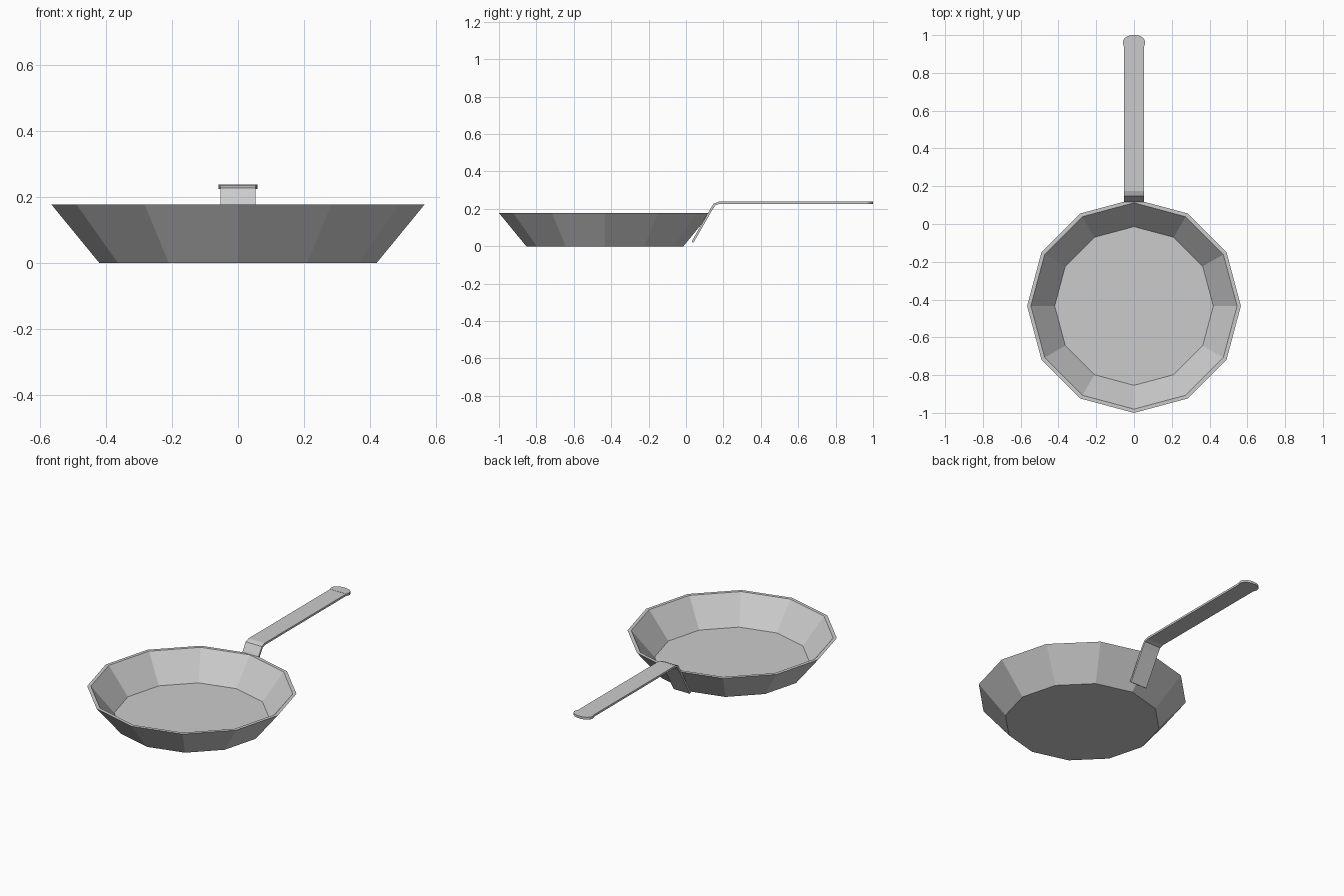
import bpy, bmesh, math

if "Cube" in bpy.data.objects:
    bpy.data.objects.remove(bpy.data.objects["Cube"])

steel = bpy.data.materials.new("grey_steel")
steel.diffuse_color = (0.6, 0.6, 0.6, 1)
steel.use_nodes = True
steel.node_tree.nodes["Principled BSDF"].inputs["Base Color"].default_value = steel.diffuse_color


def make_object(name, bm):
    bmesh.ops.recalc_face_normals(bm, faces=bm.faces[:])
    mesh = bpy.data.meshes.new(name)
    bm.to_mesh(mesh)
    bm.free()
    mesh.materials.append(steel)
    obj = bpy.data.objects.new(name, mesh)
    bpy.context.collection.objects.link(obj)
    return obj


# Pan bowl: twelve-sided rings from outer base, over the rim, to inner floor
SIDES, CENTRE_Y = 12, -0.434
bm = bmesh.new()
rings = []
for radius, z in [(0.42, 0), (0.566, 0.178), (0.546, 0.178), (0.42, 0.025)]:
    angles = [2 * math.pi * i / SIDES for i in range(SIDES)]
    rings.append([bm.verts.new((radius * math.cos(a), CENTRE_Y + radius * math.sin(a), z))
                  for a in angles])
for low, high in zip(rings, rings[1:]):
    for i in range(SIDES):
        j = (i + 1) % SIDES
        bm.faces.new((low[i], low[j], high[j], high[i]))
bm.faces.new(rings[0])
bm.faces.new(rings[-1])
make_object("pan_bowl", bm)

# Handle: bent flat strip, side profile (y, z) swept across its width
HALF = 0.053
upper = [(0.03, 0.025), (0.127, 0.195), (0.148, 0.228), (0.175, 0.238), (0.95, 0.238)]
lower = [(0.95, 0.226), (0.178, 0.226), (0.157, 0.219), (0.138, 0.19), (0.04, 0.019)]
profile = upper + lower
bm = bmesh.new()
left, right = [[bm.verts.new((x, y, z)) for y, z in profile] for x in (-HALF, HALF)]
n = len(profile)
for i in range(n):
    j = (i + 1) % n
    bm.faces.new((left[i], left[j], right[j], right[i]))
for side in (left, right):
    for i in range(n // 2 - 1):
        bm.faces.new((side[i], side[i + 1], side[n - 2 - i], side[n - 1 - i]))
make_object("handle", bm)

# Handle tip: flared rounded end, half outline mirrored across the strip
half = [(0.053, 0.94), (0.058, 0.953), (0.059, 0.968), (0.052, 0.982), (0.037, 0.993), (0.015, 1.0)]
outline = half + [(-x, y) for x, y in reversed(half)]
bm = bmesh.new()
face = bm.faces.new([bm.verts.new((x, y, 0.225)) for x, y in outline])
top = bmesh.ops.extrude_face_region(bm, geom=[face])["geom"]
bmesh.ops.translate(bm, vec=(0, 0, 0.014),
                    verts=[v for v in top if isinstance(v, bmesh.types.BMVert)])
make_object("handle_tip", bm)
